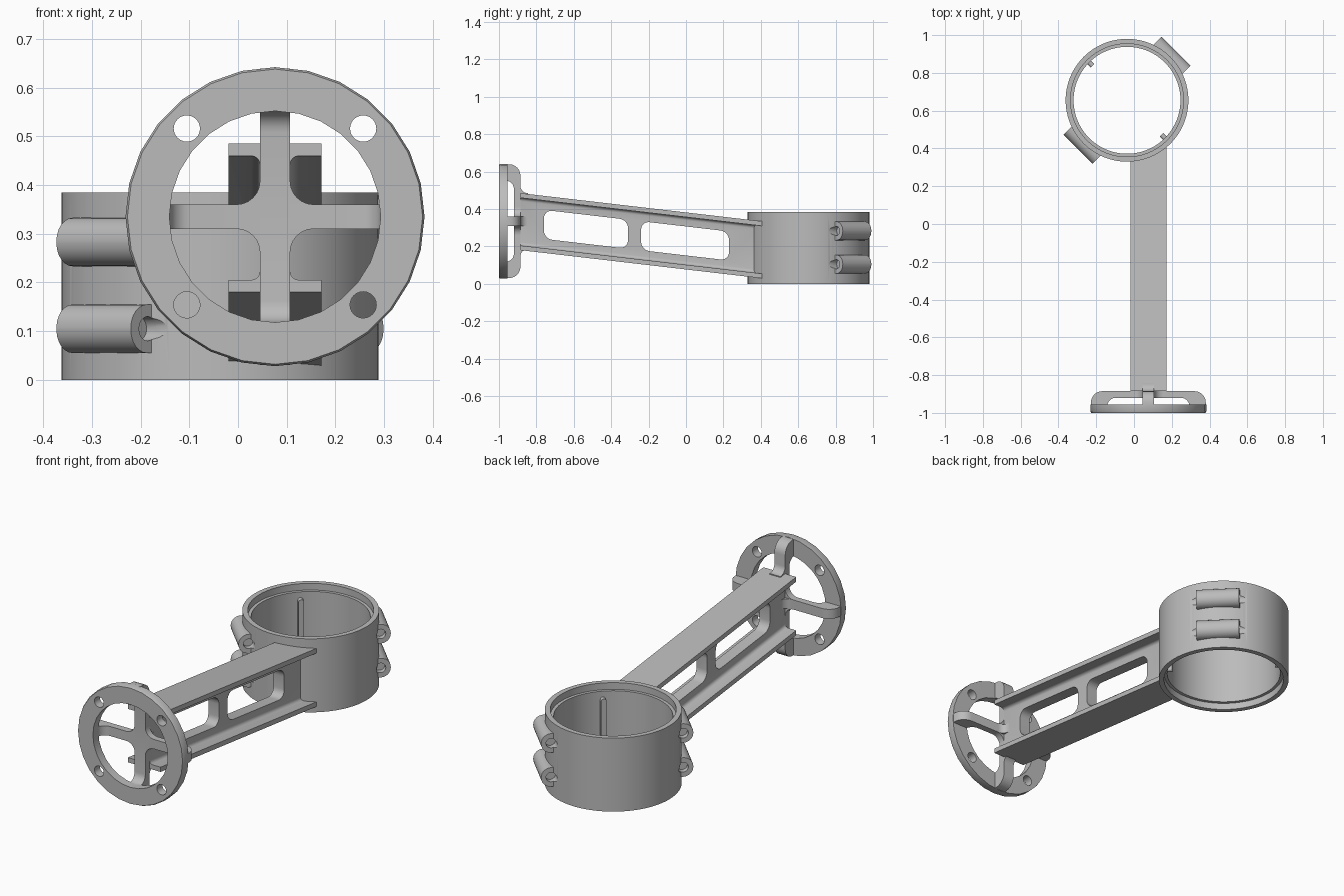
import bpy, bmesh, math
from mathutils import Vector

if "Cube" in bpy.data.objects:
    bpy.data.objects.remove(bpy.data.objects["Cube"], do_unlink=True)

GREY = bpy.data.materials.new("plain_grey")
GREY.use_nodes = True
GREY.diffuse_color = (0.5, 0.5, 0.5, 1)
GREY.node_tree.nodes["Principled BSDF"].inputs["Base Color"].default_value = (0.5, 0.5, 0.5, 1)

CUP = Vector((-0.037, 0.655, 0))      # cup axis
HUB = Vector((0.076, 0, 0.335))       # mounting flange axis
CUP_H, CUP_R, BORE_R = 0.385, 0.325, 0.283
FRONT, SPOKE_BACK = -1.0, -0.885
SLOPE = 0.1165                        # downward slope of the arm


def make(name, bm):
    bmesh.ops.recalc_face_normals(bm, faces=bm.faces[:])
    mesh = bpy.data.meshes.new(name)
    bm.to_mesh(mesh)
    bm.free()
    obj = bpy.data.objects.new(name, mesh)
    bpy.context.collection.objects.link(obj)
    mesh.materials.append(GREY)
    return obj


def rounded(corners, steps=6):
    """Polygon from (u, v, radius) corners."""
    out, n = [], len(corners)
    for i, (u, v, r) in enumerate(corners):
        c = Vector((u, v))
        if not r:
            out.append(c)
            continue
        a = c + (Vector(corners[i - 1][:2]) - c).normalized() * r
        b = c + (Vector(corners[(i + 1) % n][:2]) - c).normalized() * r
        h, k = a.lerp(c, 0.55), b.lerp(c, 0.55)
        for s in range(steps + 1):
            t = s / steps
            q = 1 - t
            out.append(a * q**3 + h * 3 * q * q * t + k * 3 * q * t * t + b * t**3)
    return out


def circle(radius, n=32, cu=0, cv=0):
    return [Vector((cu + radius * math.cos(i * math.tau / n),
                    cv + radius * math.sin(i * math.tau / n))) for i in range(n)]


def prism(name, pts, lo, hi, place):
    """Extrude a polygon from lo to hi; place(u, v, w) gives the position."""
    bm = bmesh.new()
    a, b = ([bm.verts.new(place(p[0], p[1], w)) for p in pts] for w in (lo, hi))
    bm.faces.new(a)
    bm.faces.new(b[::-1])
    for i in range(len(pts)):
        bm.faces.new((a[i - 1], a[i], b[i], b[i - 1]))
    return make(name, bm)


def lathe(name, profile, n, place):
    """Ring made by turning a closed (radius, height) profile."""
    bm = bmesh.new()
    rings = [[bm.verts.new(place(r * math.cos(i * math.tau / n), r * math.sin(i * math.tau / n), h))
              for r, h in profile] for i in range(n)]
    for i in range(n):
        for j in range(len(profile)):
            bm.faces.new((rings[i - 1][j - 1], rings[i - 1][j], rings[i][j], rings[i][j - 1]))
    return make(name, bm)


def cut(obj, cutters):
    for c in cutters:
        m = obj.modifiers.new("cut", "BOOLEAN")
        m.operation, m.solver, m.object = "DIFFERENCE", "EXACT", c
        bpy.context.view_layer.objects.active = obj
        bpy.ops.object.modifier_apply(modifier=m.name)


def discard(objs):
    for o in objs:
        bpy.data.objects.remove(o, do_unlink=True)


def at_cup(u, v, w):
    return CUP + Vector((u, v, w))


def at_hub(u, v, w):
    return HUB + Vector((u, w, v))


def radial(angle, z=0):
    """Frame on the cup: u outward, v up, w along the tangent."""
    c, s = math.cos(angle), math.sin(angle)
    return lambda u, v, w: CUP + Vector((c * u - s * w, s * u + c * w, z + v))


parts = []

# Cup with a stepped lip at both ends
lip_r, lip_d = 0.299, 0.035
cup = lathe("cup_ring", [(CUP_R, 0), (CUP_R, CUP_H), (lip_r, CUP_H), (lip_r, CUP_H - lip_d),
                         (BORE_R, CUP_H - lip_d), (BORE_R, lip_d), (lip_r, lip_d), (lip_r, 0)],
            96, at_cup)
bore = prism("bore_cutter", circle(0.303, 96), -0.1, 0.6, at_cup)
parts.append(cup)

# Screw bosses on two opposite sides, with blind holes that groove the wall
boss_shape = rounded([(0.27, -0.05, 0), (0.367, -0.05, 0.048), (0.367, 0.05, 0.048), (0.27, 0.05, 0)])
for side, angle in (("back", math.pi / 4), ("front", math.pi * 1.25)):
    for level, z in (("lower", 0.105), ("upper", 0.283)):
        place = radial(angle, z)
        boss = prism(f"{side}_{level}_screw_boss", boss_shape, -0.108, 0.108, place)
        holes = [prism("hole_cutter", circle(0.025, 24, 0.318), s * 0.08, s * 0.17, place) for s in (-1, 1)]
        cut(boss, [bore] + holes)
        cut(cup, holes)
        discard(holes)
        parts.append(boss)

# Locating ribs inside the cup
rib_shape = rounded([(-0.013, 0.06, 0.012), (0.013, 0.06, 0.012), (0.013, 0.32, 0.012), (-0.013, 0.32, 0.012)], 4)
for side, angle in (("left", -math.pi / 4), ("right", math.pi * 0.75)):
    frame = radial(angle)
    parts.append(prism(f"{side}_inner_rib", rib_shape, 0.258, 0.29,
                       lambda u, v, w, f=frame: f(w, v, u)))

# I-beam arm: filleted section, two windows, shaped to the cup, then sloped
half = [(0.095, 0.18, 0), (0.095, 0.205, 0), (0.031, 0.205, 0.018),
        (0.031, 0.46, 0.018), (0.095, 0.46, 0), (0.095, 0.485, 0)]
section = rounded(half + [(-u, v, r) for u, v, r in reversed(half)], 4)
arm = prism("beam_arm", section, SPOKE_BACK, 0.55, lambda u, v, w: Vector((HUB.x + u, w, v)))
windows = [prism("window_cutter",
                 rounded([(a, 0.255, 0.045), (b, 0.255, 0.045), (b, 0.41, 0.045), (a, 0.41, 0.045)]),
                 -0.2, 0.2, lambda u, v, w: Vector((HUB.x + w, u, v)))
           for a, b in ((-0.76, -0.31), (-0.24, 0.23))]
cut(arm, windows + [bore])
discard(windows + [bore])
for v in arm.data.vertices:
    v.co.z -= SLOPE * (v.co.y - SPOKE_BACK)
parts.append(arm)

# Mounting ring with four bolt holes
ring = lathe("mounting_ring", [(0.307, FRONT + 0.008), (0.307, -0.955), (0.217, -0.955),
                               (0.217, FRONT), (0.303, FRONT)], 28, at_hub)
bolts = [prism("bolt_cutter", circle(0.027, 24, sx * 0.181, sz * 0.181), -1.1, -0.9, at_hub)
         for sx in (-1, 1) for sz in (-1, 1)]
cut(ring, bolts)
discard(bolts)
parts.append(ring)


# Arched spokes behind the ring, flowing into the arm
def spoke(name, root, width, place):
    side = [(root, -0.845, 0), (root, SPOKE_BACK, 0.038), (0.304, SPOKE_BACK, 0.06),
            (0.304, -0.965, 0), (0.217, -0.965, 0), (0.217, -0.92, 0.044)]
    outline = rounded(side + [(-u, v, r) for u, v, r in reversed(side)])
    parts.append(prism(name, outline, -width / 2, width / 2, place))


spoke("upright_spokes", 0.15, 0.062, lambda u, v, w: HUB + Vector((w, v, u)))
spoke("level_spokes", 0.031, 0.05, lambda u, v, w: HUB + Vector((u, v, w)))

# Filleted hub where the spokes cross
a, b, e = 0.031, 0.025, 0.1
hub_shape = []
for sx, sz in ((1, 1), (-1, 1), (-1, -1), (1, -1)):
    corner = [(sx * e, sz * b, 0), (sx * a, sz * b, 0.048), (sx * a, sz * e, 0)]
    hub_shape += corner if sx * sz > 0 else corner[::-1]
parts.append(prism("spoke_hub", rounded(hub_shape), -0.92, SPOKE_BACK, at_hub))

# Smooth shading with crisp edges
bpy.ops.object.select_all(action="DESELECT")
for p in parts:
    p.select_set(True)
bpy.context.view_layer.objects.active = parts[0]
bpy.ops.object.shade_smooth_by_angle(angle=math.radians(30))
